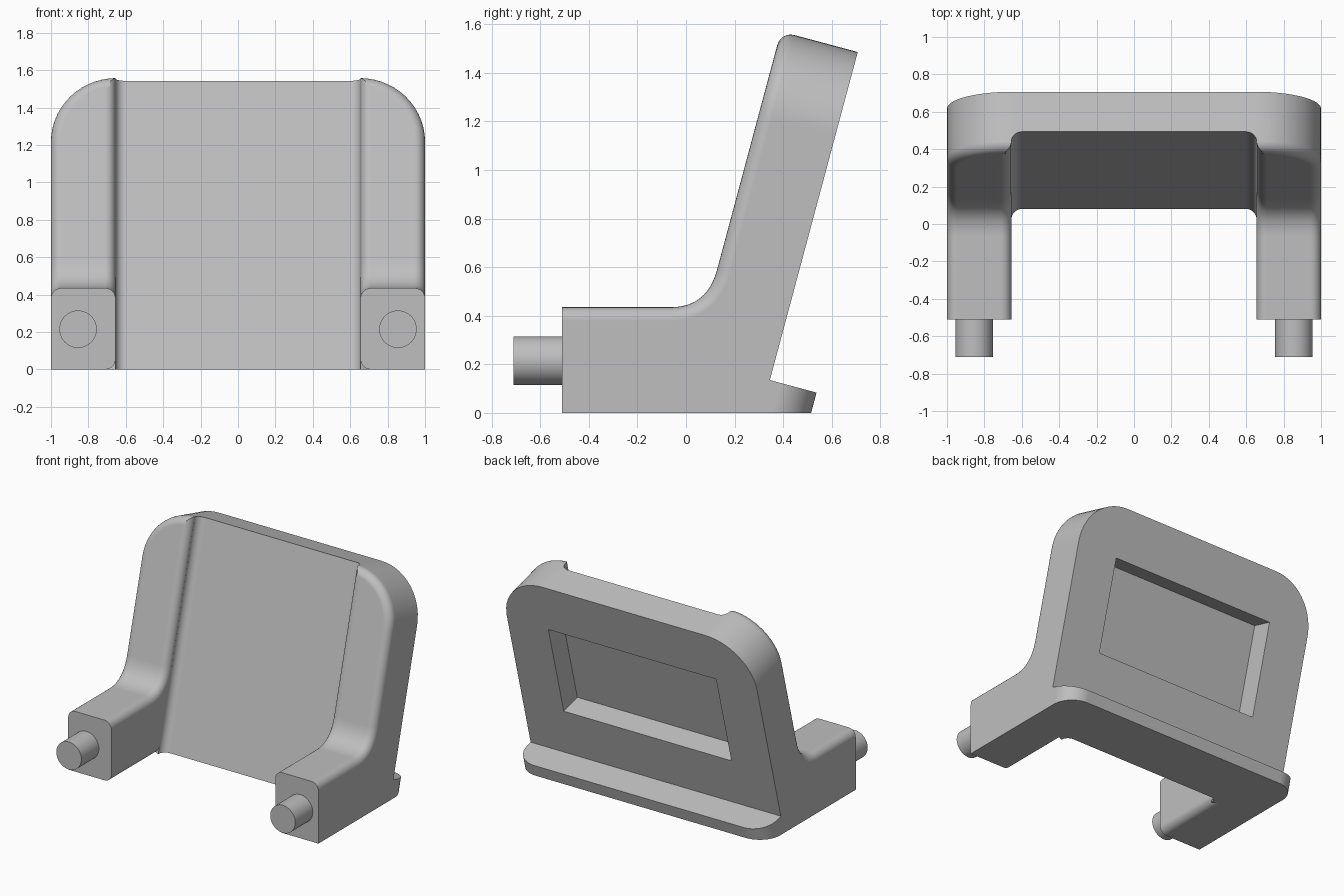
import bpy, bmesh, math
from mathutils import Matrix, Vector

cube = bpy.data.objects.get("Cube")
if cube:
    bpy.data.objects.remove(cube)

TILT = math.radians(15)
K = math.tan(TILT)
# Frame of the leaning back face: x across, y outward, z up the slope
FRAME = Matrix.Translation((0, 0.345, 0.135)) @ Matrix.Rotation(-TILT, 4, 'X')

grey = bpy.data.materials.new("light_grey")
grey.use_nodes = True
colour = (0.52, 0.52, 0.52, 1)
grey.diffuse_color = colour
grey.node_tree.nodes["Principled BSDF"].inputs["Base Color"].default_value = colour


def loft(name, ring_a, ring_b, matrix=None):
    """Solid between two matching rings of points."""
    bm = bmesh.new()
    a = [bm.verts.new(p) for p in ring_a]
    b = [bm.verts.new(p) for p in ring_b]
    bm.faces.new(a)
    bm.faces.new(b)
    for i in range(len(a)):
        j = (i + 1) % len(a)
        bm.faces.new((a[i], a[j], b[j], b[i]))
    if matrix:
        bm.transform(matrix)
    bmesh.ops.recalc_face_normals(bm, faces=bm.faces)
    mesh = bpy.data.meshes.new(name)
    bm.to_mesh(mesh)
    bm.free()
    mesh.materials.append(grey)
    obj = bpy.data.objects.new(name, mesh)
    bpy.context.collection.objects.link(obj)
    return obj


def arc(cx, cy, r, start, end, n=14):
    angles = [math.radians(start + (end - start) * i / n) for i in range(n + 1)]
    return [(cx + r * math.cos(t), cy + r * math.sin(t)) for t in angles]


def leaning(name, plan, top_y, top_z):
    """Plan outline at the floor, leaned back and cut square to the slope."""
    def top(x, y):
        z = (top_z - K * (y - top_y)) / (1 + K * K)
        return (x, y + K * z, z)
    return loft(name, [(x, y, 0) for x, y in plan], [top(x, y) for x, y in plan])


def boolean(obj, cutter, operation):
    mod = obj.modifiers.new("cut", 'BOOLEAN')
    mod.object, mod.operation, mod.solver = cutter, operation, 'EXACT'
    deps = bpy.context.evaluated_depsgraph_get()
    mesh = bpy.data.meshes.new_from_object(obj.evaluated_get(deps))
    obj.modifiers.clear()
    obj.data = mesh


def finish(obj, mirror=False):
    bpy.ops.object.select_all(action='DESELECT')
    obj.select_set(True)
    bpy.context.view_layer.objects.active = obj
    bpy.ops.object.shade_smooth_by_angle(angle=math.radians(32))
    if mirror:
        obj.modifiers.new("mirror", 'MIRROR').use_mirror_merge = False
    obj.modifiers.new("normals", 'WEIGHTED_NORMAL').keep_sharp = True


# Outline with big round top corners, used to trim panel and arms
TOP = 1.398
outline = [(-1, -2), (1, -2)] + arc(0.65, TOP - 0.35, 0.35, 0, 90) \
    + arc(-0.65, TOP - 0.35, 0.35, 90, 180)
trim = loft("outline_cutter", [(x, -2, v) for x, v in outline],
            [(x, 2, v) for x, v in outline], FRAME)

# Leaning back panel with coved inner corners
R = 0.055
right_cove = [(1.1, 0.06), (0.72, 0.06), (0.67, 0.03)] \
    + arc(0.655 - R, 0.08 - R, R, 0, 90, 8)
plan = [(-1.1, 0.309), (1.1, 0.309)] + right_cove \
    + [(-x, y) for x, y in reversed(right_cove)]
panel = leaning("back_panel", plan, 0.705, 1.7)
boolean(panel, trim, 'INTERSECT')

# Shallow rectangular pocket in the rear face
rect = [(-0.67, 0.36), (0.67, 0.36), (0.67, 1.04), (-0.67, 1.04)]
pocket = loft("pocket_cutter", [(x, -0.16, v) for x, v in rect],
              [(x, 0.2, v) for x, v in rect], FRAME)
boolean(panel, pocket, 'DIFFERENCE')
finish(panel)

# Ledge along the bottom of the rear face
C = 0.16
ledge_plan = [(-1, 0.2), (1, 0.2)] + arc(1 - C, 0.515 - C, C, 0, 90) \
    + arc(C - 1, 0.515 - C, C, 90, 180)
finish(leaning("rear_ledge", ledge_plan, 0.345, 0.135))

# Arm and upright wing: side profile with a curved inner bend
H = 0.435
bend = Vector((K * H - 0.03, H))
up = Vector((math.sin(TILT), math.cos(TILT)))
p, q = bend + up * 0.16, bend - Vector((0.15, 0))
curve = [p * (1 - t) ** 2 + bend * 2 * t * (1 - t) + q * t * t
         for t in [i / 12 for i in range(13)]]
side = [(-0.51, 0), (0.12, 0), (0.12 + K * 1.8, 1.8), (K * 1.8 - 0.03, 1.8)] \
    + [tuple(c) for c in curve] + [(-0.51, H)]
arm = loft("side_arm", [(0.655, y, z) for y, z in side],
           [(1.1, y, z) for y, z in side])
boolean(arm, trim, 'INTERSECT')

# Round the arm's front and upper edges and its lower inner edge
bm = bmesh.new()
bm.from_mesh(arm.data)
bmesh.ops.remove_doubles(bm, verts=bm.verts, dist=0.0002)
rounded = []
for e in bm.edges:
    m = (e.verts[0].co + e.verts[1].co) / 2
    if len(e.link_faces) != 2 or e.calc_face_angle(0) < math.radians(40):
        continue
    front = m.z > 0.4 and -0.5 < m.y < K * m.z - 0.01
    low = m.z < 0.01 and m.x < 0.66 and -0.5 < m.y < 0.1
    if front or low:
        rounded.append(e)
bmesh.ops.bevel(bm, geom=rounded, offset=0.055, offset_type='OFFSET', segments=6,
                profile=0.5, affect='EDGES', clamp_overlap=False)
bmesh.ops.recalc_face_normals(bm, faces=bm.faces)
bm.to_mesh(arm.data)
bm.free()
finish(arm, mirror=True)

# Round pegs on the arm ends
circle = arc(0.855, 0.215, 0.1, 0, 352.5, 47)
peg = loft("arm_peg", [(x, -0.71, z) for x, z in circle],
           [(x, -0.45, z) for x, z in circle])
finish(peg, mirror=True)

# Helpers stay out of sight
for helper in (trim, pocket):
    helper.hide_render = True
    helper.hide_viewport = True
